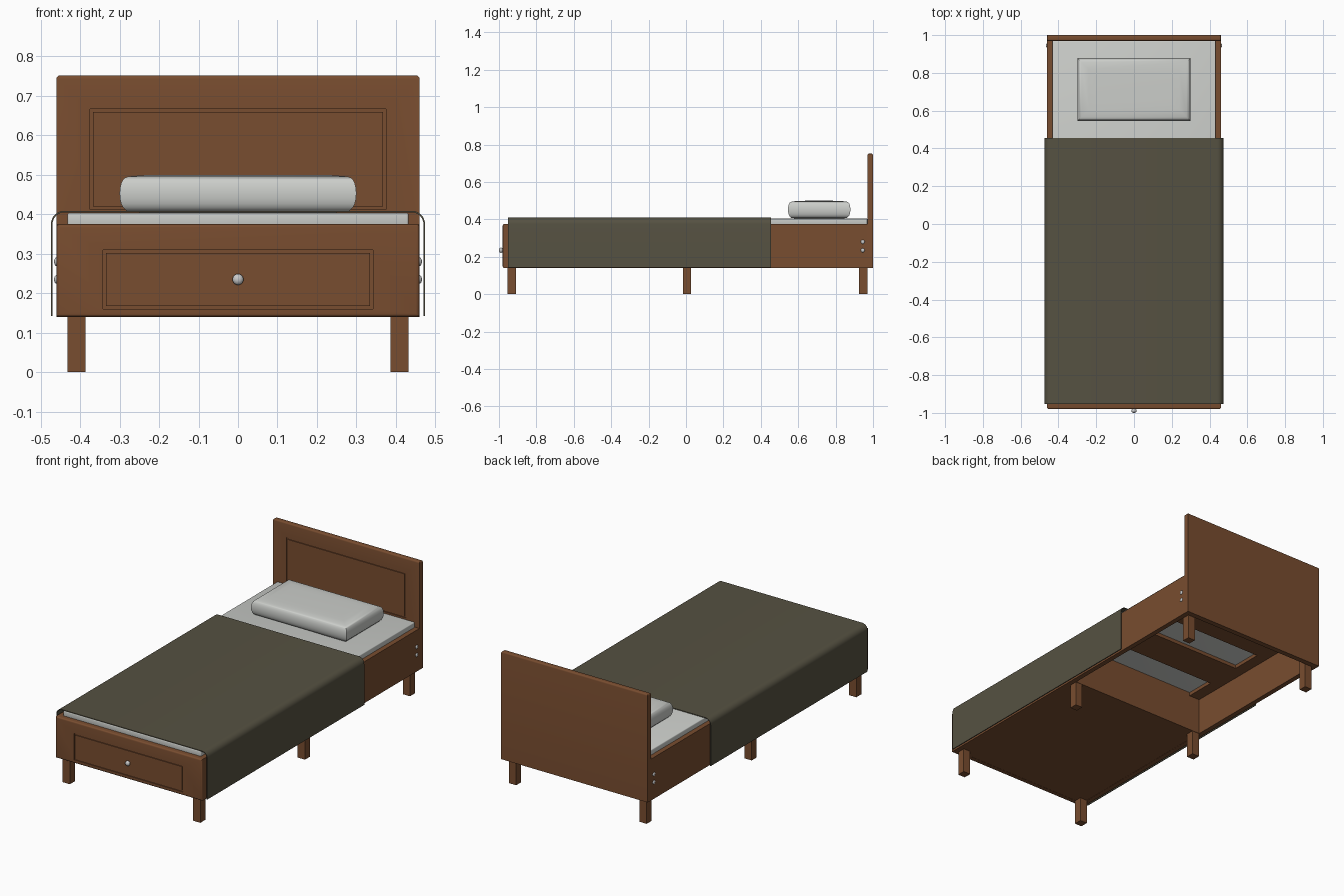
import bpy, bmesh, math

if "Cube" in bpy.data.objects:
    bpy.data.objects.remove(bpy.data.objects["Cube"])


def material(name, rgb):
    m = bpy.data.materials.new(name)
    m.diffuse_color = (*rgb, 1)
    m.use_nodes = True
    m.node_tree.nodes["Principled BSDF"].inputs["Base Color"].default_value = m.diffuse_color
    return m


WOOD = material("brown wood", (0.19, 0.074, 0.029))
CLOTH = material("olive blanket", (0.092, 0.083, 0.054))
LINEN = material("pale linen", (0.60, 0.615, 0.59))
METAL = material("light metal", (0.58, 0.58, 0.58))


def finish(name, bm, mat, smooth=None):
    bmesh.ops.recalc_face_normals(bm, faces=bm.faces[:])
    me = bpy.data.meshes.new(name)
    bm.to_mesh(me)
    bm.free()
    ob = bpy.data.objects.new(name, me)
    bpy.context.collection.objects.link(ob)
    me.materials.append(mat)
    if smooth:
        bpy.ops.object.select_all(action='DESELECT')
        ob.select_set(True)
        bpy.context.view_layer.objects.active = ob
        bpy.ops.object.shade_smooth_by_angle(angle=math.radians(smooth))
    return ob


def box(name, x, y, z, mat=WOOD, bevel=0):
    bm = bmesh.new()
    bmesh.ops.create_cube(bm, size=1)
    for v in bm.verts:
        for i, (a, b) in enumerate((x, y, z)):
            v.co[i] = a if v.co[i] < 0 else b
    if bevel:
        bmesh.ops.bevel(bm, geom=bm.edges[:], offset=bevel, segments=3,
                        profile=0.5, affect='EDGES')
    return finish(name, bm, mat, 40 if bevel else None)


def loft(bm, rings):
    """Skin a stack of closed rings and cap both ends."""
    loops = [[bm.verts.new(p) for p in r] for r in rings]
    for a, b in zip(loops, loops[1:]):
        n = len(a)
        for i in range(n):
            bm.faces.new((a[i], a[(i + 1) % n], b[(i + 1) % n], b[i]))
    bm.faces.new(loops[0])
    bm.faces.new(loops[-1])


def panel_board(name, hx, z0, z1, y0, y1, px, pz0, pz1, round_edge):
    """Upright board with a thin rectangular groove on its front face."""
    g, d = 0.008, 0.005
    specs = [(hx, z0, z1, y1), (hx, z0, z1, y0), (px, pz0, pz1, y0),
             (px, pz0, pz1, y0 + d), (px - g, pz0 + g, pz1 - g, y0 + d),
             (px - g, pz0 + g, pz1 - g, y0)]
    bm = bmesh.new()
    loft(bm, [[(-x, y, a), (x, y, a), (x, y, b), (-x, y, b)] for x, a, b, y in specs])
    edges = [e for e in bm.edges if all(round_edge(v.co) for v in e.verts)]
    bmesh.ops.bevel(bm, geom=edges, offset=0.009, segments=4, profile=0.5, affect='EDGES')
    return finish(name, bm, WOOD, 30)


# Headboard and footboard
panel_board("headboard", 0.46, 0.14, 0.752, 0.97, 1.0, 0.375, 0.412, 0.667,
            lambda c: abs(c.x) > 0.459 and c.z > 0.75)
panel_board("footboard", 0.46, 0.14, 0.375, -0.98, -0.95, 0.342, 0.16, 0.31,
            lambda c: abs(c.x) > 0.459 and c.y < -0.979)

# Rails, legs and bolts on both sides
for side, s in (("left", -1), ("right", 1)):
    def span(a, b):
        return tuple(sorted((s * a, s * b)))
    box(side + "_rail", span(0.432, 0.46), (-0.95, 0.97), (0.14, 0.375))
    box(side + "_platform_edge", span(0.365, 0.432), (-0.95, 0.97), (0.35, 0.375))
    for part, y0, top in (("front", -0.955, 0.15), ("middle", -0.017, 0.15), ("back", 0.925, 0.30)):
        box(f"{side}_{part}_leg", span(0.387, 0.432), (y0, y0 + 0.045), (0, top))
    for i, z in enumerate((0.235, 0.28)):
        bm = bmesh.new()
        bmesh.ops.create_uvsphere(bm, u_segments=16, v_segments=10, radius=0.011)
        for v in bm.verts:
            v.co.x *= 0.55
            v.co += type(v.co)((s * 0.46, 0.945, z))
        finish(f"{side}_bolt_{i + 1}", bm, METAL, 60)

# Slats of the platform, with open gaps between them
gaps = [-0.665, -0.275, 0.115, 0.505, 0.885]
ends = [-0.95] + [g + k for g in gaps for k in (-0.09, 0.09)] + [0.97]
ends[5] = 0.03
for i in range(0, len(ends), 2):
    box(f"slat_{i // 2 + 1}", (-0.365, 0.365), (ends[i], ends[i + 1]), (0.35, 0.375))

# Storage compartment in the front half
box("compartment_bottom", (-0.432, 0.432), (-0.95, 0.03), (0.141, 0.155))
box("compartment_back", (-0.432, 0.432), (0.01, 0.03), (0.141, 0.352))

# Drawer knob
bm = bmesh.new()
bmesh.ops.create_uvsphere(bm, u_segments=20, v_segments=12, radius=0.014)
for v in bm.verts:
    v.co.y = v.co.y * 0.8 - 0.989
    v.co.z += 0.235
finish("knob", bm, METAL, 60)

# Mattress
box("mattress", (-0.432, 0.432), (-0.95, 0.97), (0.37, 0.404), LINEN, 0.005)


# Blanket: a thin draped profile drawn along the bed
def drape(hx, top, r):
    half = [(hx, 0.142)] + [(hx - r + r * math.cos(a), top - r + r * math.sin(a))
                            for a in (math.pi / 2 * i / 8 for i in range(9))]
    return half + [(-x, z) for x, z in reversed(half)]


outer, inner = drape(0.474, 0.409, 0.034), drape(0.470, 0.405, 0.030)
bm = bmesh.new()
rows = [[[bm.verts.new((x, y, z)) for x, z in prof] for prof in (outer, inner)]
        for y in (-0.952, 0.455)]
(fo, fi), (bo, bi) = rows
n = len(fo)
for a, b in ((fo, bo), (fi, bi), (fo, fi), (bo, bi)):
    for i in range(n - 1):
        bm.faces.new((a[i], a[i + 1], b[i + 1], b[i]))
for i in (0, n - 1):
    bm.faces.new((fo[i], bo[i], bi[i], fi[i]))
finish("blanket", bm, CLOTH, 40)

# Pillow: stacked rings, bulging at the sides and gently crowned
bm = bmesh.new()
levels = [(0.05, 0.404), (0.018, 0.408)]
levels += [(0.016 * (1 - math.cos(math.radians(a))) , 0.453 + 0.040 * math.sin(math.radians(a)))
           for a in range(-80, 81, 20)]
levels += [(0.022, 0.496), (0.06, 0.499), (0.10, 0.500)]
loft(bm, [[(sx * (0.30 - t), 0.712 + sy * (0.167 - t), z)
           for sx, sy in ((-1, -1), (1, -1), (1, 1), (-1, 1))] for t, z in levels])
finish("pillow", bm, LINEN, 50)
